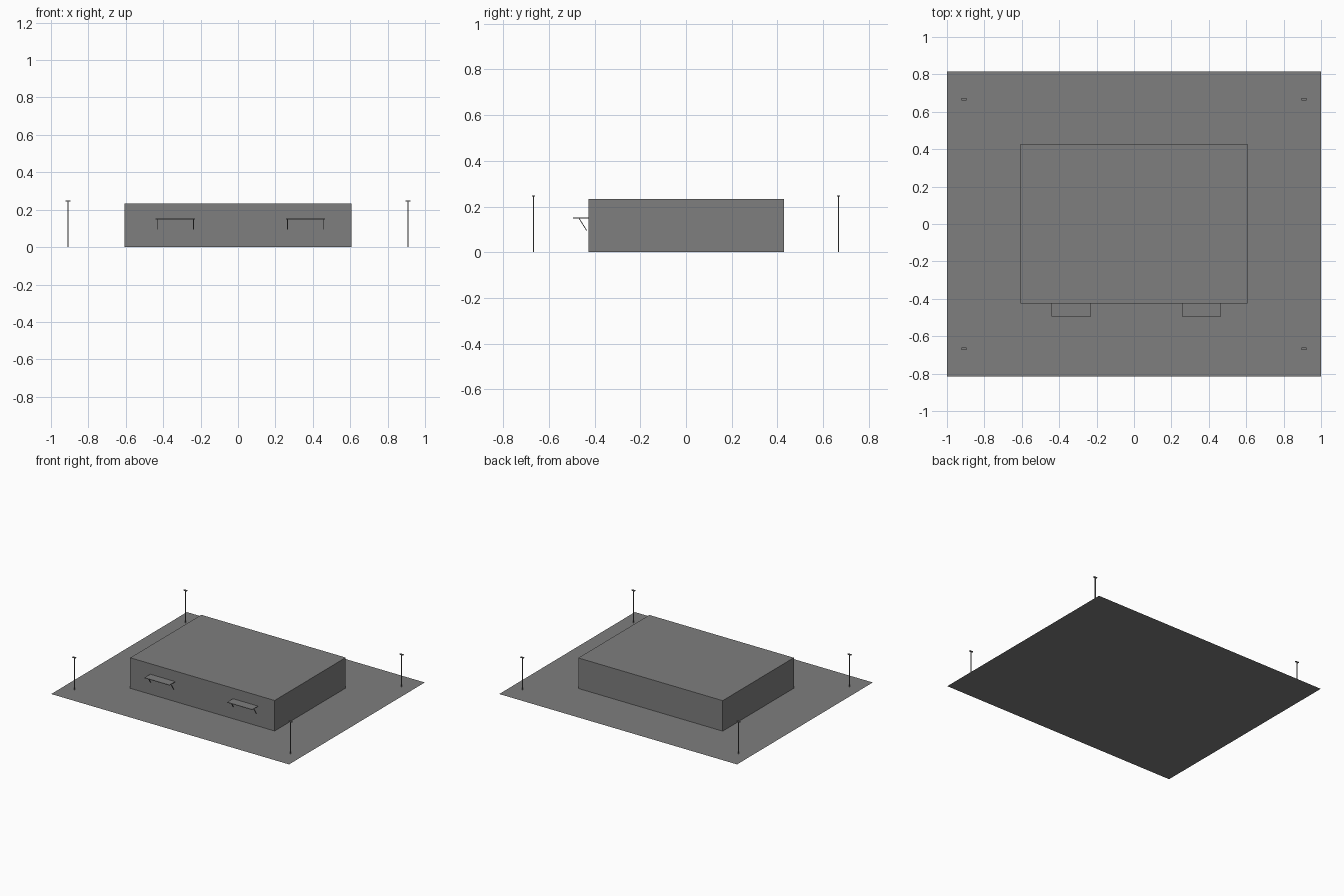
import bpy, bmesh
from mathutils import Vector

if "Cube" in bpy.data.objects:
    bpy.data.objects.remove(bpy.data.objects["Cube"])

def material(name, c):
    m = bpy.data.materials.new(name)
    m.diffuse_color = (c, c, c, 1)
    m.use_nodes = True
    m.node_tree.nodes["Principled BSDF"].inputs["Base Color"].default_value = m.diffuse_color
    return m

GREY = material("mid grey", 0.21)

def finish(name, bm):
    bmesh.ops.recalc_face_normals(bm, faces=bm.faces)
    me = bpy.data.meshes.new(name)
    bm.to_mesh(me)
    bm.free()
    me.materials.append(GREY)
    ob = bpy.data.objects.new(name, me)
    bpy.context.collection.objects.link(ob)
    return ob

def add_box(bm, lo, hi):
    lo, hi = Vector(lo), Vector(hi)
    vs = bmesh.ops.create_cube(bm, size=1)["verts"]
    bmesh.ops.scale(bm, vec=hi - lo, verts=vs)
    bmesh.ops.translate(bm, vec=(lo + hi) / 2, verts=vs)

def box(name, lo, hi):
    bm = bmesh.new()
    add_box(bm, lo, hi)
    return finish(name, bm)

# flat paved lot
bm = bmesh.new()
bm.faces.new([bm.verts.new((x, y, 0)) for x, y in
              ((-1, -.815), (1, -.815), (1, .815), (-1, .815))])
finish("lot", bm)

# flat-roofed building
box("building", (-.608, -.426, 0), (.606, .428, .232))

# door canopies with slanted struts
for side, x0, x1 in (("left", -.44, -.23), ("right", .256, .466)):
    box(side + "_canopy", (x0, -.495, .148), (x1, -.426, .152))
    bm = bmesh.new()
    for x in (x0 + .008, x1 - .008):
        # parallelogram section running from canopy down to the wall
        sec = ((-.470, .149), (-.466, .149), (-.432, .094), (-.436, .094))
        a = [bm.verts.new((x - .002, y, z)) for y, z in sec]
        b = [bm.verts.new((x + .002, y, z)) for y, z in sec]
        bm.faces.new(a)
        bm.faces.new(b[::-1])
        for i in range(4):
            j = (i + 1) % 4
            bm.faces.new((a[i], b[i], b[j], a[j]))
    finish(side + "_canopy_struts", bm)

# corner lamp posts with flat heads
for sx, xn in ((-1, "left"), (1, "right")):
    for sy, yn in ((-1, "front"), (1, "back")):
        x, y = sx * .909, sy * .667
        bm = bmesh.new()
        add_box(bm, (x - .003, y - .003, 0), (x + .003, y + .003, .243))
        add_box(bm, (x - .014, y - .006, .243), (x + .014, y + .006, .248))
        finish(f"{yn}_{xn}_lamp_post", bm)
